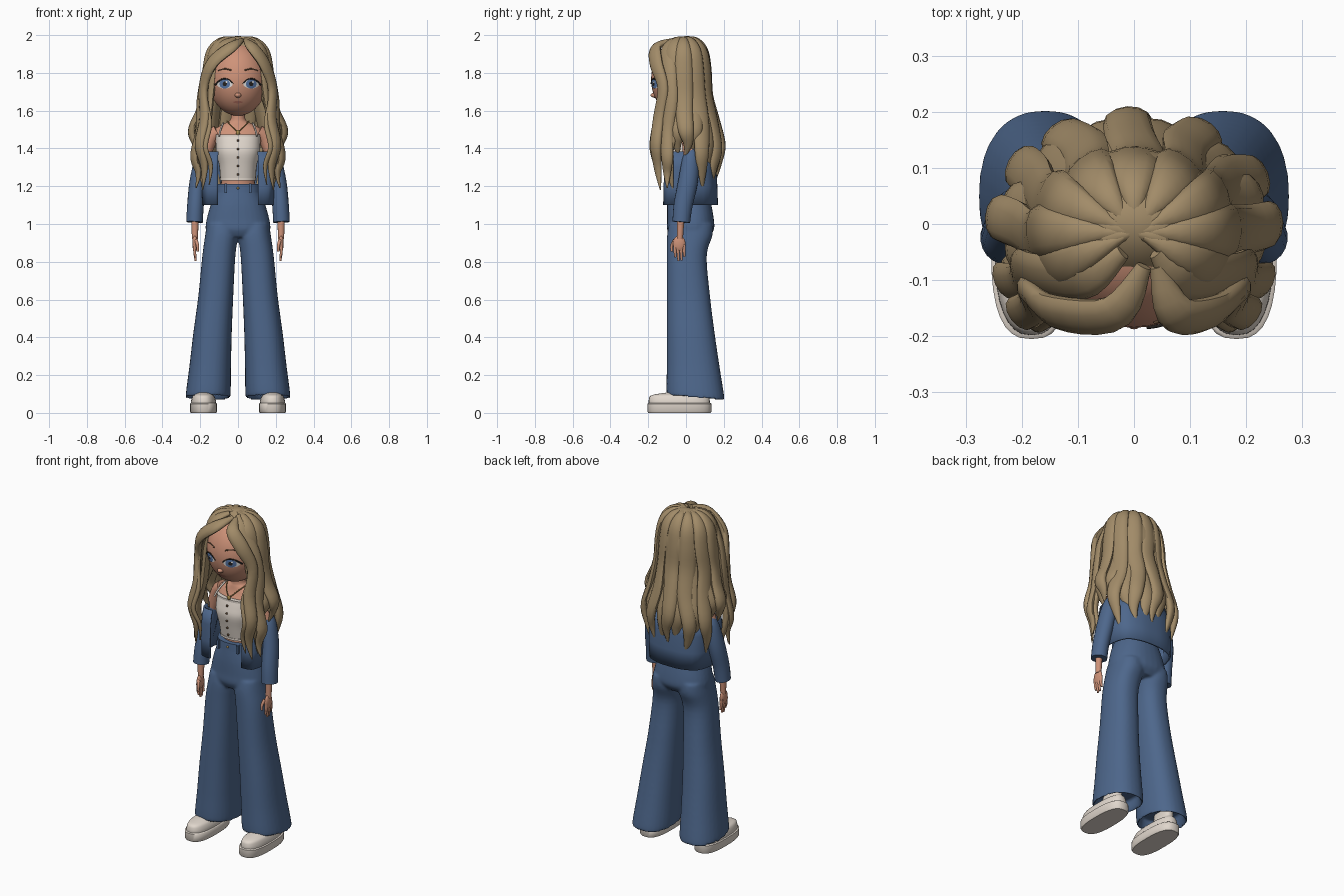
import bpy, bmesh, math, random
from mathutils import Vector

random.seed(4)
if "Cube" in bpy.data.objects:
    bpy.data.objects.remove(bpy.data.objects["Cube"], do_unlink=True)


def material(name, r, g, b):
    m = bpy.data.materials.new(name)
    m.use_nodes = True
    m.diffuse_color = (r, g, b, 1)
    m.node_tree.nodes["Principled BSDF"].inputs["Base Color"].default_value = (r, g, b, 1)
    return m


HAIR = material("dark blonde", .36, .26, .14)
DENIM = material("denim blue", .075, .135, .26)
SKIN = material("skin", .62, .29, .19)
CREAM = material("cream", .75, .68, .61)
WHITE = material("eye white", .8, .78, .76)
IRIS = material("iris blue", .1, .19, .4)
DARK = material("near black", .02, .017, .015)
BROWN = material("brow brown", .13, .075, .04)
LIP = material("lip", .46, .17, .12)
GOLD = material("gold", .42, .27, .08)


def spline(pts, steps):
    """Catmull-Rom through tuples of any length."""
    out, n = [], len(pts) - 1
    for i in range(steps + 1):
        u = i / steps * n
        k = min(int(u), n - 1)
        t = u - k
        a, b, c, d = (pts[max(0, min(n, k + j))] for j in (-1, 0, 1, 2))
        out.append(tuple(.5 * (2 * q + (r - p) * t + (2 * p - 5 * q + 4 * r - s) * t * t
                               + (3 * q - p - 3 * r + s) * t ** 3)
                         for p, q, r, s in zip(a, b, c, d)))
    return out


def finish(name, bm, mat, angle=50):
    bmesh.ops.recalc_face_normals(bm, faces=bm.faces)
    me = bpy.data.meshes.new(name)
    bm.to_mesh(me)
    bm.free()
    me.materials.append(mat)
    ob = bpy.data.objects.new(name, me)
    bpy.context.collection.objects.link(ob)
    bpy.ops.object.select_all(action='DESELECT')
    ob.select_set(True)
    bpy.context.view_layer.objects.active = ob
    bpy.ops.object.shade_smooth_by_angle(angle=math.radians(angle))
    return ob


def loft(name, rings, mat, closed=True, cap=True):
    bm = bmesh.new()
    vs = [[bm.verts.new(p) for p in r] for r in rings]
    n = len(vs[0])
    for a, b in zip(vs, vs[1:]):
        for i in range(n if closed else n - 1):
            j = (i + 1) % n
            bm.faces.new((a[i], a[j], b[j], b[i]))
    if cap:
        bm.faces.new(vs[0])
        bm.faces.new(vs[-1])
    return finish(name, bm, mat)


def stack(name, levels, mat, steps=20, power=2.0, n=32, tilt=0):
    """Levels are (x0, x1, y0, y1, z); tilt drops the rear of the lowest rings."""
    rings, low = [], min(l[4] for l in levels)
    for x0, x1, y0, y1, z in spline(levels, steps):
        ring = []
        for i in range(n):
            a = math.tau * i / n
            c, s = (math.copysign(abs(v) ** (2 / power), v) for v in (math.cos(a), math.sin(a)))
            drop = tilt * s * max(0, 1 - (z - low) / .15)
            ring.append(((x0 + x1) / 2 + c * (x1 - x0) / 2, (y0 + y1) / 2 + s * (y1 - y0) / 2, z - drop))
        rings.append(ring)
    return loft(name, rings, mat)


def strand(name, pts, mat, steps=26, n=12, axis=(0, 0)):
    """Points are (x, y, z, half width, half thickness); the broad side faces out from the axis."""
    path = spline(pts, steps)
    rings = []
    for k, p in enumerate(path):
        pos = Vector(p[:3])
        t = (Vector(path[min(k + 1, steps)][:3]) - Vector(path[max(k - 1, 0)][:3])).normalized()
        out = pos - Vector((axis[0], axis[1], min(pos.z, 1.75)))
        side = t.cross(out).normalized()
        nor = side.cross(t)
        w, h = max(p[3], .002), max(p[4], .002)
        rings.append([pos + side * w * math.cos(math.tau * i / n) + nor * h * math.sin(math.tau * i / n)
                      for i in range(n)])
    return loft(name, rings, mat)


def tube(name, pts, r0, r1, mat, steps=8, n=8):
    m = len(pts) - 1
    return strand(name, [(*p, *[r0 + (r1 - r0) * i / m] * 2) for i, p in enumerate(pts)], mat, steps, n, (.01, .5))


def ball(name, loc, size, mat, seg=24):
    bm = bmesh.new()
    bmesh.ops.create_uvsphere(bm, u_segments=seg, v_segments=seg // 2, radius=1)
    for v in bm.verts:
        v.co = Vector(loc) + Vector(a * b for a, b in zip(v.co, size))
    return finish(name, bm, mat, 180)


def box(name, loc, size, mat):
    bm = bmesh.new()
    bmesh.ops.create_cube(bm, size=1)
    for v in bm.verts:
        v.co = Vector(loc) + Vector(a * b for a, b in zip(v.co, size))
    return finish(name, bm, mat)


# Head and face
HC, HR = Vector((0, -.03, 1.765)), Vector((.155, .155, .192))


def on_face(x, z, lift=0):
    q = 1 - ((x - HC.x) / HR.x) ** 2 - ((z - HC.z) / HR.z) ** 2
    return (x, HC.y - HR.y * math.sqrt(max(q, 0)) - lift, z)


def patch(name, cx, cz, rx, rz, lift, mat):
    rings = [[on_face(cx + rx * f * math.cos(math.tau * i / 24), cz + rz * f * math.sin(math.tau * i / 24), lift)
              for i in range(24)] for f in (1, .7, .4, .02)]
    return loft(name, rings, mat, cap=False)


ball("head", HC, HR, SKIN, 40)
ball("nose", on_face(0, 1.682, -.006), (.018, .024, .014), SKIN)
patch("mouth", 0, 1.645, .026, .006, .002, LIP)
for s, tag in ((1, "left"), (-1, "right")):
    ex, ez = s * .07, 1.742
    patch(tag + "_eye_white", ex, ez, .042, .025, .002, WHITE)
    patch(tag + "_iris", ex, ez, .028, .025, .004, IRIS)
    patch(tag + "_pupil", ex, ez, .011, .012, .006, DARK)
    patch(tag + "_eye_glint", ex + .009, ez + .01, .005, .005, .008, WHITE)
    lid = [on_face(ex + s * u * .046, ez + .026 * (1 - u * u) + .001, .003) for u in (-1, -.5, 0, .5, 1.1)]
    tube(tag + "_lashes", lid, .0025, .0045, DARK, 14)
    brow = [on_face(s * x, z, 0) for x, z in ((.036, 1.814), (.07, 1.822), (.105, 1.812))]
    tube(tag + "_eyebrow", brow, .004, .0025, BROWN, 10)

# Body
stack("torso", [(-.1, .1, -.07, .09, 1.15), (-.088, .088, -.07, .08, 1.24), (-.105, .105, -.09, .085, 1.36),
                (-.125, .125, -.075, .08, 1.45), (-.125, .125, -.05, .07, 1.5), (-.065, .065, -.04, .06, 1.535),
                (-.038, .038, -.035, .045, 1.56), (-.038, .038, -.035, .045, 1.64)], SKIN, 28)
stack("cropped_top", [(-.094, .094, -.085, .09, 1.24), (-.1, .1, -.098, .09, 1.31), (-.116, .116, -.11, .092, 1.38),
                      (-.118, .118, -.1, .09, 1.43), (-.118, .118, -.088, .085, 1.468)], CREAM, 16, 2.4)
for z in (1.237, 1.468):
    w, d = (.096, .088) if z < 1.3 else (.12, .09)
    stack("top_trim", [(-w, w, -d, .09, z - .006), (-w, w, -d, .09, z + .006)], CREAM, 1, 2.4)
for k in range(5):
    z = 1.262 + .045 * k
    ball("top_button", (0, -.09 - .018 * math.sin((z - 1.24) / .23 * 2.6), z), (.0065, .006, .0065), BROWN, 12)
chain = [(-.058, -.02, 1.545), (-.035, -.062, 1.52), (0, -.084, 1.49), (.035, -.062, 1.52), (.058, -.02, 1.545)]
tube("necklace", chain, .003, .003, GOLD, 16)
ball("pendant", (0, -.088, 1.485), (.012, .006, .014), GOLD, 12)

# Trousers: hips and legs fused into one smooth skin
trousers = [stack("trousers", [(-.15, .15, -.08, .12, .93), (-.171, .171, -.1, .148, .97), (-.167, .167, -.1, .148, 1.02),
                               (-.145, .145, -.1, .135, 1.1), (-.118, .118, -.095, .12, 1.17),
                               (-.113, .113, -.09, .115, 1.21)], DENIM, 20, 2.3)]
stack("waistband", [(-.12, .12, -.099, .123, 1.168), (-.117, .117, -.096, .12, 1.212)], DENIM, 2, 2.3)
for x in (-.065, .065):
    for y in (-.096, .12):
        box("belt_loop", (x, y, 1.19), (.012, .014, .05), DENIM)
ball("waist_button", (0, -.1, 1.19), (.007, .006, .007), GOLD, 12)

# Legs, shoes, sleeves and hands repeat on each side
for s, tag in ((1, "left"), (-1, "right")):
    def side(levels):
        return [(min(s * a, s * b), max(s * a, s * b), *rest) for a, b, *rest in levels]

    trousers.append(stack(tag + "_leg", side([
        (.06, .25, -.08, .175, .15), (.055, .262, -.085, .185, .1), (.04, .277, -.102, .203, .088),
        (.037, .257, -.102, .177, .25), (.033, .237, -.102, .152, .42), (.025, .21, -.102, .127, .62),
        (.014, .189, -.102, .11, .83), (0, .174, -.1, .14, .94), (.005, .165, -.09, .14, 1.0)]),
        DENIM, 40, 2.3, 32, .012))
    stack(tag + "_shoe_sole", side([(.115, .25, -.2, .13, 0), (.11, .255, -.205, .135, .008),
                                    (.11, .255, -.205, .135, .048), (.114, .25, -.2, .13, .052)]), CREAM, 3, 2.7)
    stack(tag + "_shoe_upper", side([(.116, .249, -.198, .128, .05), (.118, .247, -.197, .125, .07),
                                     (.128, .238, -.185, .12, .092), (.145, .22, -.13, .11, .104),
                                     (.15, .215, -.04, .1, .12), (.15, .215, -.03, .1, .17)]), CREAM, 18, 2.5)
    tube(tag + "_upper_arm", [(s * x, y, z) for x, y, z in ((.105, .01, 1.485), (.145, .015, 1.45), (.19, .02, 1.33))],
         .042, .034, SKIN, 10, 14)
    strand(tag + "_sleeve", [(s * x, y, z, w, h) for x, y, z, w, h in (
        (.17, .03, 1.385, .03, .03), (.19, .025, 1.34, .045, .04), (.213, .01, 1.22, .052, .044),
        (.225, -.015, 1.1, .05, .044), (.23, -.025, 1.01, .047, .044))], DENIM, 16, 20)
    tube(tag + "_wrist", [(s * .228, -.028, 1.03), (s * .228, -.032, .92)], .02, .016, SKIN, 4, 12)
    ball(tag + "_palm", (s * .228, -.036, .897), (.014, .033, .043), SKIN)
    for k in range(4):
        y, tip = -.058 + .016 * k, (.825, .805, .808, .828)[k]
        tube(tag + "_finger", [(s * .229, y, .89), (s * .229, y, .85), (s * .224, y + .002, tip)], .0095, .006, SKIN)
    tube(tag + "_thumb", [(s * .222, -.06, .915), (s * .214, -.075, .885), (s * .213, -.075, .855)], .01, .007, SKIN)
    tube(tag + "_strap", [(s * x, y, z) for x, y, z in (
        (.1, -.085, 1.465), (.092, -.056, 1.5), (.078, .01, 1.532), (.09, .08, 1.46))], .005, .005, CREAM, 14)

bpy.ops.object.select_all(action='DESELECT')
for ob in trousers:
    ob.select_set(True)
bpy.context.view_layer.objects.active = trousers[0]
bpy.ops.object.join()
fuse = trousers[0].modifiers.new("fuse", 'REMESH')
fuse.mode, fuse.voxel_size, fuse.use_smooth_shade = 'VOXEL', .007, True
relax = trousers[0].modifiers.new("relax", 'SMOOTH')
relax.factor, relax.iterations = .5, 8

# Open jacket worn off the shoulders
half = spline([(.107, -.118), (.15, -.116), (.182, -.09), (.195, .02), (.165, .12), (.08, .16), (0, .166)], 18)
outline = half + [(-x, y) for x, y in half[-2::-1]]
jacket = loft("jacket_body", [[(x * w, y * d, z) for x, y in outline] for z, w, d in (
    (1.1, .98, 1.02), (1.2, 1, 1), (1.3, 1, .97), (1.385, .97, .88))], DENIM, False, False)
jacket.modifiers.new("thickness", 'SOLIDIFY').thickness = .01

# Hair: cap, broad locks round the back in two layers, then swept front locks
ball("hair_cap", (0, .005, 1.785), (.16, .13, .211), HAIR, 32)
profile = ((.016, 1.984), (.07, 1.97), (.11, 1.913), (.127, 1.81), (.137, 1.68), (.157, 1.54), (.186, 1.4), (.176, 1.3))
for layer, count in ((0, 9), (1, 8)):
    for i in range(count):
        deg = -30 + 30 * i + 15 * layer
        over_arm = min(abs(deg), abs(deg - 180)) < 24
        end = 1.36 if over_arm else random.uniform(1.17, 1.25)
        phase, pts = random.uniform(0, 6), []
        for k, (r, z) in enumerate(profile + ((.158, 1.2),)):
            z = z if z > 1.7 else 1.7 + (z - 1.7) * (1.7 - end) / .5
            a = math.radians(deg + (3.5 * math.sin(k * 1.7 + phase) if k > 3 else 0))
            r -= layer * .02
            w = (.006, .027, .044, .05, .049, .045, .041, .026, .004)[k]
            h = (.008, .018, .024, .024, .022, .022, .024, .016, .003)[k]
            pts.append((1.3 * r * math.cos(a), r * math.sin(a) - (.015 if z > 1.65 else 0), z, w, h))
        strand("back_lock", pts, HAIR, 30)
for s, tag in ((1, "left"), (-1, "right")):
    for name, pts in (
        ("front_lock", ((.03 + s * .012, -.075, 1.972, .014, .012), (.02 + s * .055, -.158, 1.937, .036, .02),
                        (s * .138, -.158, 1.85, .04, .022), (s * .184, -.122, 1.72, .032, .02),
                        (s * .178, -.145, 1.56, .034, .02), (s * .203, -.16, 1.42, .034, .02),
                        (s * .178, -.15, 1.3, .024, .015), (s * .188, -.135, 1.18, .003, .003))),
        ("side_lock", ((.01 + s * .03, -.05, 1.98, .015, .012), (s * .09, -.095, 1.938, .04, .018),
                       (s * .16, -.09, 1.81, .042, .02), (s * .195, -.08, 1.66, .038, .02),
                       (s * .2, -.1, 1.5, .036, .02), (s * .232, -.1, 1.36, .034, .018),
                       (s * .21, -.1, 1.27, .022, .014), (s * .222, -.1, 1.19, .003, .003))),
        ("inner_strand", ((s * .155, -.13, 1.79, .004, .004), (s * .172, -.135, 1.66, .016, .012),
                          (s * .153, -.162, 1.53, .018, .013), (s * .175, -.178, 1.41, .018, .013),
                          (s * .145, -.16, 1.31, .014, .01), (s * .152, -.145, 1.21, .003, .003))),
    ):
        strand(tag + "_" + name, pts, HAIR, 30)
